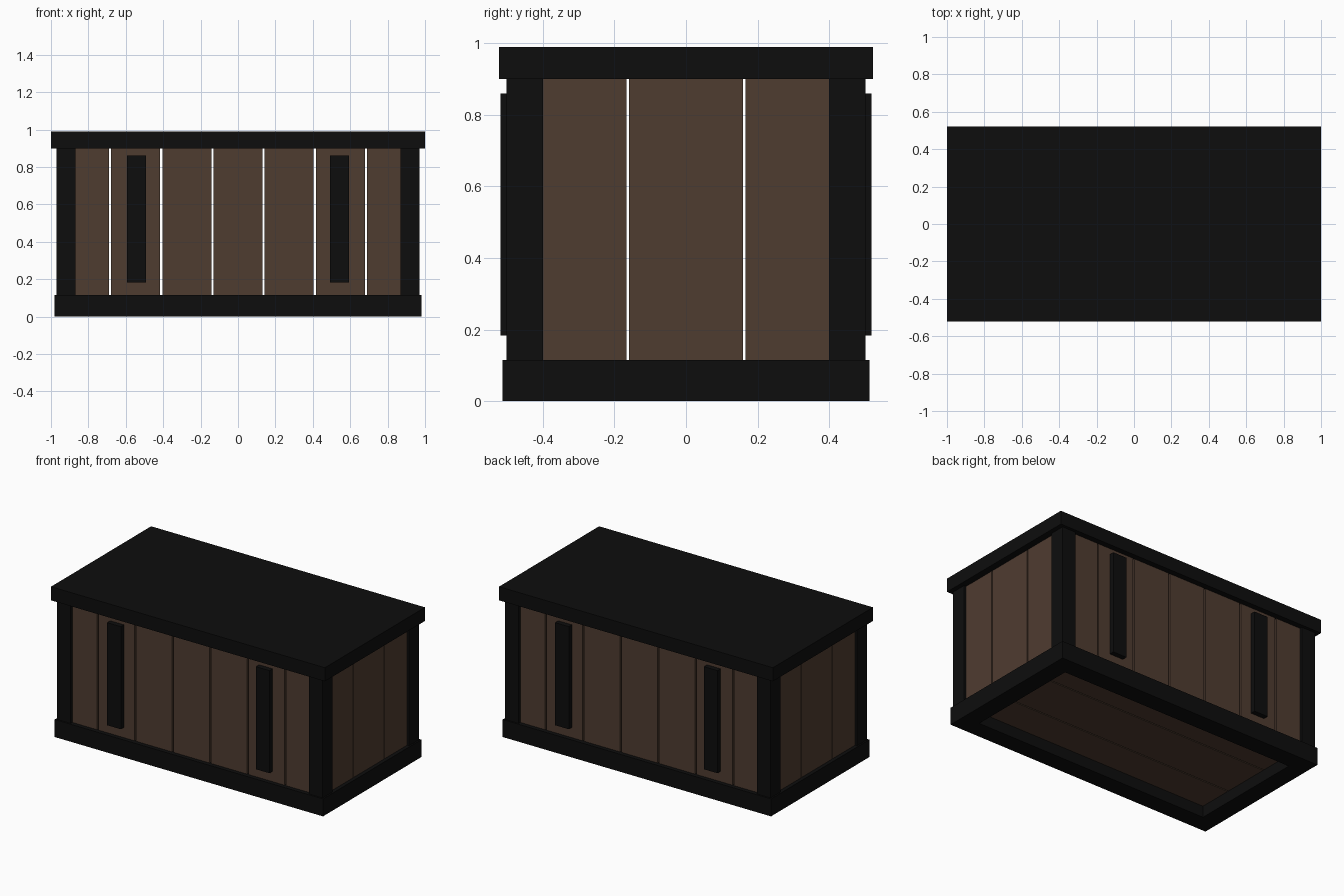
import bpy

if "Cube" in bpy.data.objects:
    bpy.data.objects.remove(bpy.data.objects["Cube"])


def material(name, color):
    m = bpy.data.materials.new(name)
    m.diffuse_color = color
    m.use_nodes = True
    m.node_tree.nodes["Principled BSDF"].inputs["Base Color"].default_value = m.diffuse_color
    return m


BLACK = material("black_trim", (0.004, 0.004, 0.004, 1))
WOOD = material("dark_wood", (0.078, 0.045, 0.030, 1))


def box(name, x, y, z, mat):
    """Box spanning the (low, high) pairs x, y and z."""
    x, y, z = sorted(x), sorted(y), sorted(z)
    bpy.ops.mesh.primitive_cube_add(size=1, location=[(a + b) / 2 for a, b in (x, y, z)])
    o = bpy.context.object
    o.name = name
    o.scale = [b - a for a, b in (x, y, z)]
    bpy.ops.object.transform_apply(location=False, rotation=False, scale=True)
    o.data.materials.append(mat)
    return o


def spans(count, pitch, limit, gap):
    """Evenly pitched plank extents with small gaps, cut off at the limit."""
    for i in range(count):
        c = (i - (count - 1) / 2) * pitch
        yield max(c - pitch / 2 + gap / 2, -limit), min(c + pitch / 2 - gap / 2, limit)


# Lid
box("lid", (-1, 1), (-0.522, 0.522), (0.90, 0.99), BLACK)

# Base frame, open in the middle
BX, BY, RAIL, BASE = 0.98, 0.513, 0.12, 0.115
for s, side in ((-1, "front"), (1, "back")):
    box(f"base_rail_{side}", (-BX, BX), (s * BY, s * (BY - RAIL)), (0, BASE), BLACK)
for s, side in ((-1, "left"), (1, "right")):
    box(f"base_rail_{side}", (s * BX, s * (BX - RAIL)), (RAIL - BY, BY - RAIL), (0, BASE), BLACK)

# Corner posts
for sx in (-1, 1):
    for sy in (-1, 1):
        box("corner_post", (sx * 0.97, sx * 0.87), (sy * 0.502, sy * 0.40), (BASE, 0.90), BLACK)

# Front and back planks with vertical straps
for s, side in ((-1, "front"), (1, "back")):
    for x in spans(7, 0.2735, 0.95, 0.011):
        box(f"{side}_plank", x, (s * 0.485, s * 0.45), (0.11, 0.905), WOOD)
    for sx in (-1, 1):
        box(f"{side}_strap", (sx * 0.493, sx * 0.593), (s * 0.518, s * 0.475), (0.183, 0.86), BLACK)

# End planks
for s, side in ((-1, "left"), (1, "right")):
    for y in spans(3, 0.325, 0.48, 0.007):
        box(f"{side}_plank", (s * 0.955, s * 0.92), y, (0.11, 0.905), WOOD)

# Floor planks, recessed in the base frame
for y in spans(3, 0.325, 0.48, 0.007):
    box("floor_plank", (-0.92, 0.92), y, (0.075, 0.11), WOOD)
